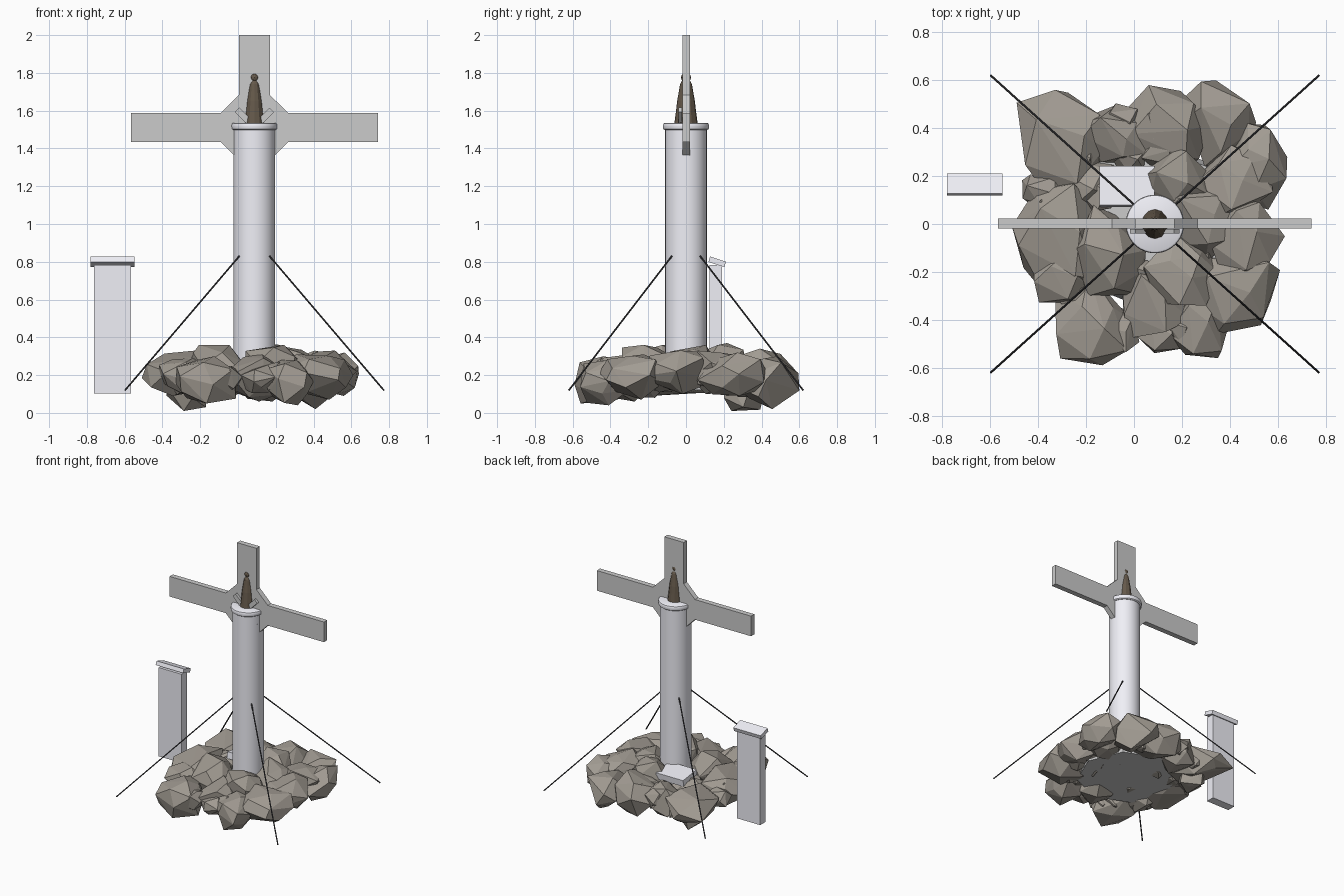
import bpy, bmesh, math, random
from mathutils import Vector, Matrix

if "Cube" in bpy.data.objects:
    bpy.data.objects.remove(bpy.data.objects["Cube"])

random.seed(5)
CX = 0.087                      # axis of the column


def mat(name, c):
    m = bpy.data.materials.new(name)
    m.diffuse_color = (*c, 1)
    m.use_nodes = True
    m.node_tree.nodes["Principled BSDF"].inputs["Base Color"].default_value = m.diffuse_color
    return m


ROCK = mat("rock", (0.36, 0.33, 0.29))
DARK = mat("wire_steel", (0.05, 0.05, 0.055))
BRONZE = mat("bronze", (0.13, 0.10, 0.07))


def finish(name, bm, m=None, smooth=False):
    bmesh.ops.recalc_face_normals(bm, faces=bm.faces)
    me = bpy.data.meshes.new(name)
    bm.to_mesh(me)
    bm.free()
    o = bpy.data.objects.new(name, me)
    bpy.context.collection.objects.link(o)
    if m:
        me.materials.append(m)
    if smooth:
        bpy.ops.object.select_all(action='DESELECT')
        o.select_set(True)
        bpy.context.view_layer.objects.active = o
        bpy.ops.object.shade_smooth_by_angle(angle=math.radians(35))
    return o


def box(name, center, size, rot=None, m=None):
    bm = bmesh.new()
    M = Matrix.Translation(center) @ (rot or Matrix()) @ Matrix.Diagonal((*size, 1))
    bmesh.ops.create_cube(bm, size=1, matrix=M)
    return finish(name, bm, m)


def lathe(name, profile, n, m=None, smooth=True, sy=1.0):
    bm = bmesh.new()
    rings = [[bm.verts.new((CX + r * math.cos(2 * math.pi * i / n),
                            sy * r * math.sin(2 * math.pi * i / n), z))
              for i in range(n)] for r, z in profile]
    for a, b in zip(rings, rings[1:]):
        for i in range(n):
            bm.faces.new((a[i], a[(i + 1) % n], b[(i + 1) % n], b[i]))
    bm.faces.new(rings[0])
    bm.faces.new(rings[-1])
    return finish(name, bm, m, smooth)


def rock(name, x0, x1, y0, y1, z0, z1, n=17):
    # faceted boulder: hull of scattered points, fitted to its box
    bm = bmesh.new()
    pts = []
    for i in range(n):
        z = 1 - 2 * (i + 0.5) / n
        a = i * 2.39996 + random.uniform(-.4, .4)
        r = math.sqrt(1 - z * z)
        pts.append(Vector((r * math.cos(a), r * math.sin(a), z)) * random.uniform(.8, 1.2))
    lo = [min(p[k] for p in pts) for k in range(3)]
    hi = [max(p[k] for p in pts) for k in range(3)]
    tgt = ((x0, x1), (y0, y1), (z0, z1))
    for p in pts:
        bm.verts.new([t[0] + (p[k] - lo[k]) / (hi[k] - lo[k]) * (t[1] - t[0])
                      for k, t in enumerate(tgt)])
    res = bmesh.ops.convex_hull(bm, input=bm.verts)
    junk = {g for g in res["geom_interior"] if isinstance(g, bmesh.types.BMVert)}
    bmesh.ops.delete(bm, geom=list(junk), context='VERTS')
    return finish(name, bm, ROCK)


# column and rounded cap
PALE = mat("pale_stone", (0.87, 0.87, 0.93))
lathe("column", [(.11, .16), (.11, 1.51)], 48, PALE)
lathe("column_cap", [(.112, 1.497), (.12, 1.503), (.122, 1.515), (.122, 1.522),
                     (.119, 1.532), (.112, 1.536)], 48, PALE)

# statue on the column
lathe("statue_body", [(.055, 1.535), (.053, 1.55), (.047, 1.60), (.042, 1.65), (.034, 1.70),
                      (.028, 1.74), (.018, 1.76)], 12, BRONZE, False, 1.12)
bm = bmesh.new()
bmesh.ops.create_icosphere(bm, subdivisions=2, radius=.027,
                           matrix=Matrix.Translation((CX, 0, 1.776)))
finish("statue_head", bm, BRONZE)

# flat cross with chamfered corners, short at the bottom
bm = bmesh.new()
outline = [(.082, 2.0), (.082, 1.683), (.178, 1.588), (.654, 1.588),
           (.654, 1.434), (.178, 1.434), (.082, 1.338)]
outline += [(-x, z) for x, z in reversed(outline)]
f = bm.faces.new([bm.verts.new((CX + x, -.018, z)) for x, z in outline])
ext = bmesh.ops.extrude_face_region(bm, geom=[f])
bmesh.ops.translate(bm, vec=(0, .04, 0),
                    verts=[v for v in ext["geom"] if isinstance(v, bmesh.types.BMVert)])
finish("cross", bm)
for s in (-1, 1):
    box("cross_brace", (CX, -.03, 1.512), (.26, .02, .033), Matrix.Rotation(s * math.pi / 4, 4, 'Y'))

# four guy wires
for sx in (-1, 1):
    for sy in (-1, 1):
        a = Vector((CX + sx * .08, sy * .075, .83))
        b = Vector((CX + sx * .685, sy * .62, .12))
        d = b - a
        M = Matrix.Translation((a + b) / 2) @ d.to_track_quat('Z', 'Y').to_matrix().to_4x4()
        bm = bmesh.new()
        bmesh.ops.create_cone(bm, cap_ends=True, segments=8, radius1=.0045, radius2=.0045,
                              depth=d.length, matrix=M)
        finish("guy_wire", bm, DARK, True)

# lectern with tilted top
box("lectern_post", (-.665, .158, .443), (.195, .065, .68), m=PALE)
box("lectern_top", (-.665, .165, .80), (.232, .088, .03),
    Matrix.Rotation(math.radians(-18), 4, 'X'), PALE)

# plaque lying among the rocks
box("plaque", (-.03, .157, .285), (.23, .165, .05), Matrix.Rotation(math.radians(-8), 4, 'X'), PALE)

# ground slab under the rocks
bm = bmesh.new()
bmesh.ops.create_cone(bm, cap_ends=True, segments=8, radius1=.36, radius2=.34, depth=.08,
                      matrix=Matrix.Translation((.06, 0, .16)))
finish("rock_base", bm)

# large boulders: x range, y range, z range
boulders = [
    (-.49, -.10, .14, .56, .07, .30), (-.38, -.17, .20, .42, .01, .22),
    (-.04, .32, .22, .58, .06, .34), (.22, .51, .24, .60, .02, .30),
    (.40, .64, .06, .42, .09, .32), (-.51, -.15, -.29, .19, .09, .33),
    (-.33, -.01, -.59, -.20, .05, .30), (-.26, .05, -.30, .08, .11, .36),
    (.25, .61, -.46, -.12, .07, .31), (.32, .63, -.25, .10, .10, .33),
    (-.05, .24, -.48, -.18, .06, .31), (.14, .40, -.56, -.26, .04, .28),
    (.02, .31, .06, .32, .12, .37), (.12, .47, -.16, .20, .12, .36),
    (.24, .58, .02, .33, .10, .33), (.04, .36, -.34, -.04, .12, .36),
    (-.22, .08, .25, .50, .08, .31), (-.36, -.08, .04, .26, .10, .29),
    (-.42, -.14, -.33, -.08, .08, .29),
]
for b in boulders:
    rock("boulder", *b)

# small filler stones: an outer and an inner ring
for count, d0, d1 in ((24, .37, .47), (14, .20, .33)):
    for i in range(count):
        a = i * 2 * math.pi / count + random.uniform(-.1, .1)
        d = random.uniform(d0, d1)
        x, y, z = .065 + d * math.cos(a), d * math.sin(a), random.uniform(.17, .23)
        r, q = random.uniform(.06, .10), random.uniform(.06, .10)
        rock("small_stone", x - r, x + r, y - q, y + q, z - .08, z + .07, 13)
